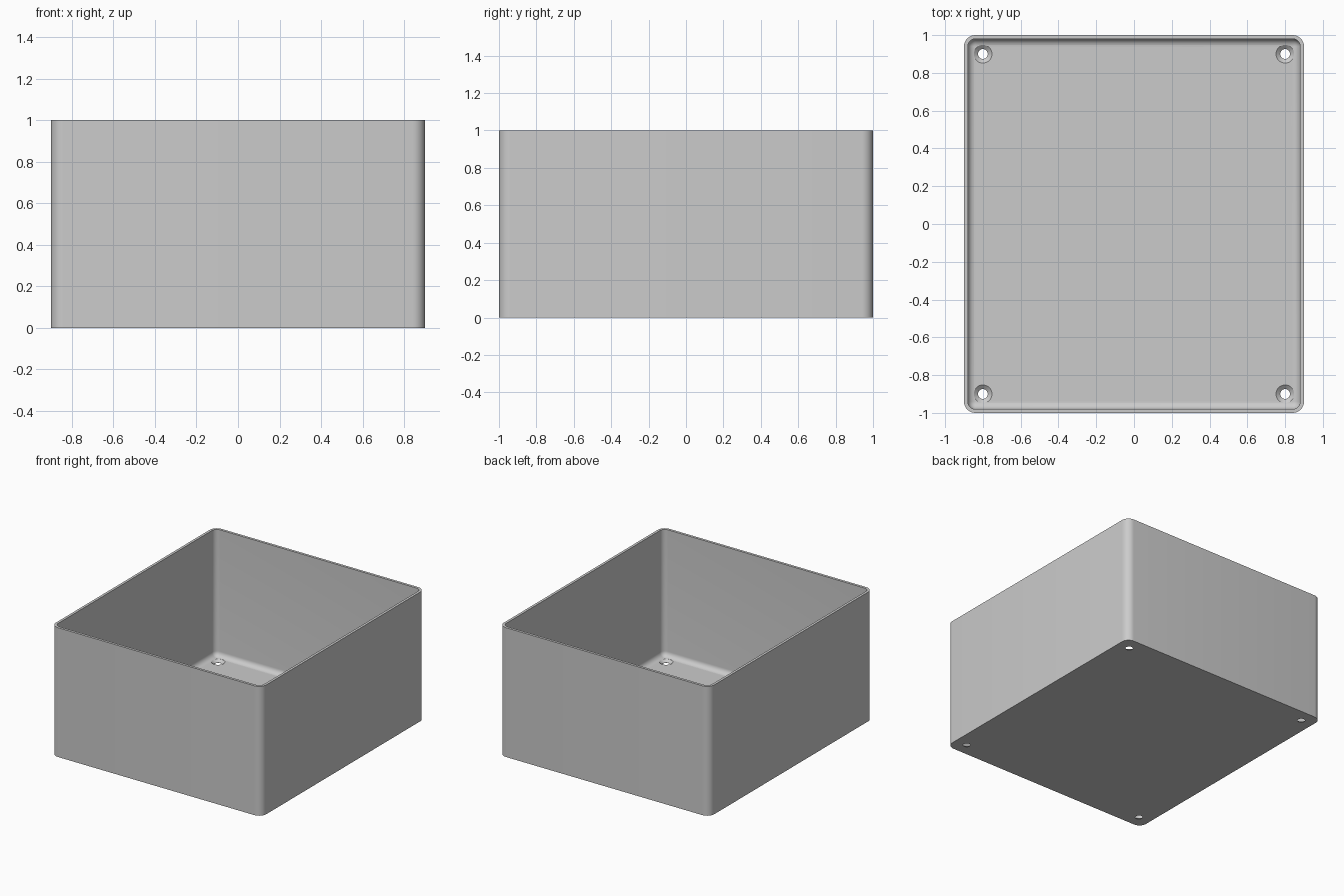
import bpy, bmesh, math

old = bpy.data.objects.get("Cube")
if old:
    bpy.data.objects.remove(old, do_unlink=True)

HALF_X, HALF_Y, HEIGHT = 0.9, 1.0, 1.0
CORNER, WALL, FLOOR = 0.06, 0.02, 0.02
INNER = CORNER - WALL
STEPS = 8

grey = bpy.data.materials.new("plain grey")
grey.use_nodes = True
colour = (0.6, 0.6, 0.6, 1)
grey.diffuse_color = colour
grey.node_tree.nodes["Principled BSDF"].inputs["Base Color"].default_value = colour


def rounded_ring(bm, radius, z):
    """Rounded rectangle whose corner centres stay fixed."""
    cx, cy = HALF_X - CORNER, HALF_Y - CORNER
    verts = []
    for q, (sx, sy) in enumerate([(1, 1), (-1, 1), (-1, -1), (1, -1)]):
        for i in range(STEPS + 1):
            a = (q + i / STEPS) * math.pi / 2
            verts.append(bm.verts.new((sx * cx + radius * math.cos(a),
                                       sy * cy + radius * math.sin(a), z)))
    return verts


def circle_ring(bm, x, y, radius, z, sides=32):
    return [bm.verts.new((x + radius * math.cos(math.tau * i / sides),
                          y + radius * math.sin(math.tau * i / sides), z))
            for i in range(sides)]


def loft(bm, rings):
    """Skin consecutive rings and cap both ends."""
    for a, b in zip(rings, rings[1:]):
        for i in range(len(a)):
            j = (i + 1) % len(a)
            bm.faces.new((a[i], a[j], b[j], b[i]))
    bm.faces.new(rings[0][::-1])
    bm.faces.new(rings[-1])


def make_object(name, bm):
    bmesh.ops.remove_doubles(bm, verts=bm.verts, dist=0.0001)
    bmesh.ops.recalc_face_normals(bm, faces=bm.faces)
    mesh = bpy.data.meshes.new(name)
    bm.to_mesh(mesh)
    bm.free()
    obj = bpy.data.objects.new(name, mesh)
    bpy.context.collection.objects.link(obj)
    mesh.materials.append(grey)
    return obj


# Open box: outer wall, rim, inner wall, then a filleted join to the floor
bm = bmesh.new()
profile = [(CORNER, 0), (CORNER, HEIGHT), (INNER, HEIGHT)]
for i in range(STEPS + 1):
    t = i / STEPS * math.pi / 2
    profile.append((INNER * math.cos(t), FLOOR + INNER * (1 - math.sin(t))))
loft(bm, [rounded_ring(bm, r, z) for r, z in profile])
box = make_object("open_box", bm)

# Countersunk screw holes near the four floor corners
bm = bmesh.new()
for sx in (-1, 1):
    for sy in (-1, 1):
        loft(bm, [circle_ring(bm, sx * 0.8, sy * 0.9, r, z)
                  for r, z in [(0.026, -0.05), (0.026, 0.002),
                               (0.048, FLOOR), (0.048, 0.08)]])
cutter = make_object("screw_hole_cutter", bm)
cutter.hide_render = True

cut = box.modifiers.new("screw_holes", 'BOOLEAN')
cut.operation = 'DIFFERENCE'
cut.solver = 'EXACT'
cut.object = cutter

bpy.ops.object.select_all(action='DESELECT')
box.select_set(True)
bpy.context.view_layer.objects.active = box
bpy.ops.object.modifier_apply(modifier=cut.name)
bpy.data.objects.remove(cutter, do_unlink=True)
bpy.ops.object.shade_smooth_by_angle(angle=math.radians(30))
